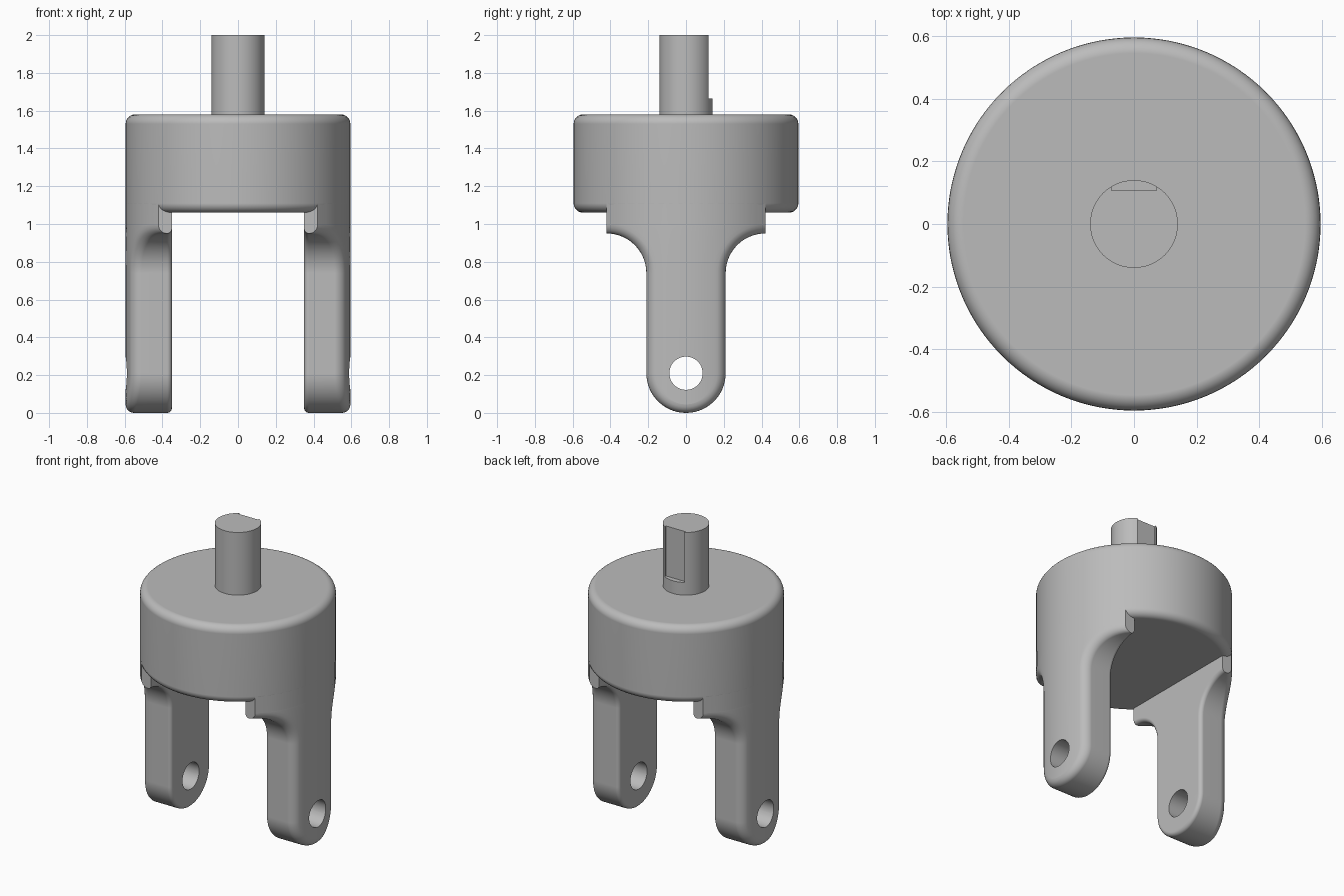
import bpy, bmesh
from math import pi, sin, cos, sqrt, radians

if "Cube" in bpy.data.objects:
    bpy.data.objects.remove(bpy.data.objects["Cube"], do_unlink=True)

grey = bpy.data.materials.new("plain grey")
grey.use_nodes = True
COLOUR = (0.50, 0.50, 0.50, 1)
grey.diffuse_color = COLOUR
grey.node_tree.nodes["Principled BSDF"].inputs["Base Color"].default_value = COLOUR

R = 0.595            # outer radius of the head
INNER = 0.35         # inner face of each leg
HALF, FLARE = 0.21, 0.42
LEG_TOP = 1.11


def make_object(name, bm):
    bmesh.ops.remove_doubles(bm, verts=bm.verts, dist=1e-5)
    bmesh.ops.recalc_face_normals(bm, faces=bm.faces)
    mesh = bpy.data.meshes.new(name)
    bm.to_mesh(mesh)
    bm.free()
    mesh.materials.append(grey)
    obj = bpy.data.objects.new(name, mesh)
    bpy.context.collection.objects.link(obj)
    return obj


def activate(obj):
    bpy.ops.object.select_all(action='DESELECT')
    obj.select_set(True)
    bpy.context.view_layer.objects.active = obj


def smooth(obj):
    activate(obj)
    bpy.ops.object.shade_smooth_by_angle(angle=radians(32))
    mod = obj.modifiers.new("even normals", 'WEIGHTED_NORMAL')
    mod.keep_sharp = True


def cut(obj, cutter):
    activate(obj)
    mod = obj.modifiers.new("cut", 'BOOLEAN')
    mod.operation, mod.solver, mod.object = 'DIFFERENCE', 'EXACT', cutter
    bpy.ops.object.modifier_apply(modifier=mod.name)
    bpy.data.objects.remove(cutter, do_unlink=True)


def arc(cy, cz, r, start, end, n):
    return [(cy + r * cos(radians(start + (end - start) * i / n)),
             cz + r * sin(radians(start + (end - start) * i / n))) for i in range(n + 1)]


def bridge(bm, rings):
    loops = [[bm.verts.new(p) for p in ring] for ring in rings]
    n = len(loops[0])
    for a, b in zip(loops, loops[1:]):
        for j in range(n):
            k = (j + 1) % n
            bm.faces.new((a[j], a[k], b[k], b[j]))
    return loops


def lathe(name, profile, segments):
    bm = bmesh.new()
    rings = [[(r * cos(2 * pi * j / segments), r * sin(2 * pi * j / segments), z)
              for j in range(segments)] for r, z in profile]
    loops = bridge(bm, rings)
    bm.faces.new(loops[0])
    bm.faces.new(loops[-1])
    return make_object(name, bm)


# Round head with filleted rims
F = 0.05
head = lathe("head", arc(R - F, 1.06 + F, F, -90, 0, 6) + arc(R - F, 1.58 - F, F, 0, 90, 6), 128)
smooth(head)

# Shaft with a keyway at the back
shaft = lathe("shaft", [(0.14, 1.5), (0.14, 2.0)], 64)
bpy.ops.mesh.primitive_cube_add(size=1, location=(0, 0.207, 1.87))
key = bpy.context.object
key.scale = (0.144, 0.2, 0.41)
bpy.context.view_layer.update()
cut(shaft, key)
smooth(shaft)


# Leg: half outline as (half width, height, outward normal)
outline = []
for a in range(-90, 1, 6):
    c, s = cos(radians(a)), sin(radians(a))
    outline.append((HALF * c, HALF + HALF * s, c, s))
for a in range(180, 89, -6):
    c, s = cos(radians(a)), sin(radians(a))
    outline.append((FLARE + HALF * c, 0.74 + HALF * s, -c, -s))
outline.append((FLARE, LEG_TOP, 0, 0))


def shell_x(y):
    return sqrt(R * R - y * y)


def leg_ring(w, z, ny, nz, steps=5, columns=16):
    """One closed section: curved outer face, rounded edges, flat inner face."""
    def edge(radius, outer):
        pts = []
        for i in range(steps + 1):
            a = pi / 2 * i / steps
            inset, depth = radius * (1 - sin(a)), radius * (1 - cos(a))
            y = w - ny * inset
            pts.append((shell_x(y) - depth if outer else INNER + depth, y, z - nz * inset))
        return pts

    outer = edge(0.045, True)
    inner = edge(0.025, False)[::-1]
    side = outer + inner
    mirrored = [(x, -y, h) for x, y, h in reversed(side)]
    lim, h = outer[0][1], outer[0][2]
    across = [-lim + 2 * lim * i / columns for i in range(1, columns)]
    return side + mirrored + [(shell_x(y), y, h) for y in across]


bm = bmesh.new()
loops = bridge(bm, [leg_ring(*p) for p in outline])
bm.faces.new(loops[-1])
left_leg = make_object("left_leg", bm)

# Pin hole through the foot
bpy.ops.mesh.primitive_cylinder_add(vertices=48, radius=0.088, depth=1,
                                    location=(0.5, 0, HALF), rotation=(0, pi / 2, 0))
cut(left_leg, bpy.context.object)
smooth(left_leg)

right_leg = left_leg.copy()
right_leg.name = "right_leg"
right_leg.rotation_euler.z = pi
bpy.context.collection.objects.link(right_leg)
